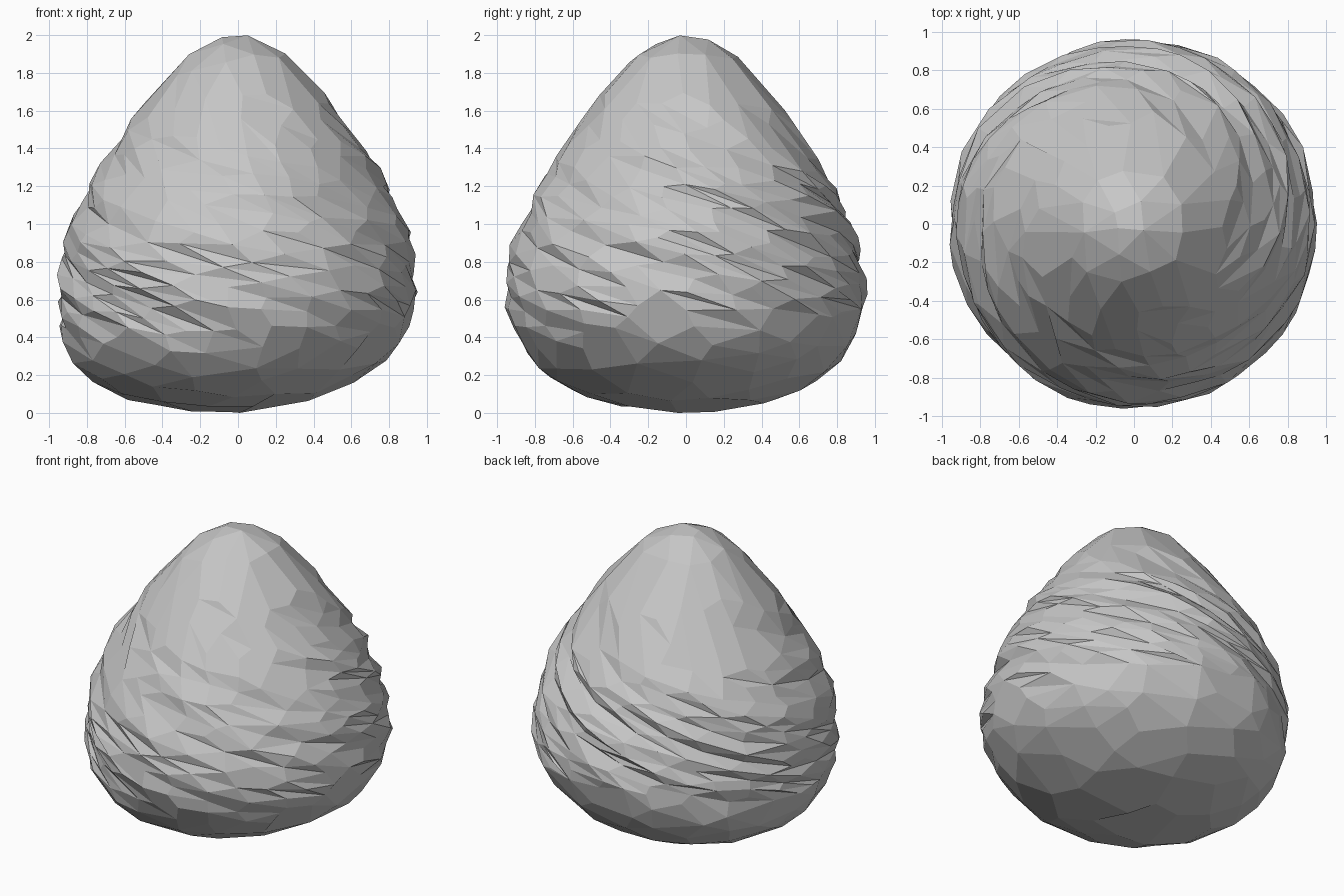
import bpy, bmesh, math, random
from mathutils import Vector, noise

random.seed(7)

# Remove the default cube
cube = bpy.data.objects.get("Cube")
if cube:
    bpy.data.objects.remove(cube, do_unlink=True)

# Teardrop profile (radius, height), evenly spaced from base to tip;
# the first and last points mirror their neighbours across the axis
PROFILE = [Vector(p) for p in (
    (-.25, .02), (0, 0), (.25, .02), (.51, .08), (.74, .2), (.885, .37),
    (.95, .62), (.915, .87), (.83, 1.1), (.71, 1.32), (.575, 1.52),
    (.425, 1.72), (.235, 1.91), (0, 2), (-.235, 1.91))]
TWIST = 3.0               # radians per unit of height
TWIST_TOP = 1.75


def profile_at(t):
    """Radius and height at fraction t of a smooth curve through PROFILE."""
    s = t * (len(PROFILE) - 3)
    i = min(int(s), len(PROFILE) - 4)
    u = s - i
    a, b, c, d = PROFILE[i:i + 4]
    return b + u * ((c - a) + u * ((2 * a - 5 * b + 4 * c - d)
                                   + u * (3 * b - 3 * c + d - a))) / 2


def shape_point(co):
    """Turn a point of the unit sphere into one on the twisted drop."""
    p = co.copy()
    if abs(p.z) < .99:
        p += Vector([random.uniform(-.015, .015) for _ in range(3)])
    p.normalize()
    radius, z = profile_at(math.acos(max(-1, min(1, -p.z))) / math.pi)
    angle = math.atan2(p.y, p.x)
    # The winding starts low at the front and higher at the back
    start = .44 + .11 * math.sin(angle)
    angle -= TWIST * max(0, min(z, TWIST_TOP) - start)
    # Broad ridges that wind with the body, fading at base and tip
    fade = max(0, 1 - abs(z - 1) / .9)
    radius *= 1 + (.015 + .05 * fade) * noise.noise(p * 3)
    # The base swells towards the right
    lean = max(0, .55 - z) * .2
    return Vector((radius * math.cos(angle) - lean, radius * math.sin(angle), z))


# Twisted body
bm = bmesh.new()
bmesh.ops.create_icosphere(bm, subdivisions=5, radius=1)
for v in bm.verts:
    v.co = shape_point(v.co)
for f in bm.faces:
    f.smooth = False

mesh = bpy.data.meshes.new("twisted_rock")
bm.to_mesh(mesh)
bm.free()
rock = bpy.data.objects.new("twisted_rock", mesh)
bpy.context.scene.collection.objects.link(rock)

# Reduce to long chiselled facets, then merge nearly flat neighbours
chisel = rock.modifiers.new("chisel", 'DECIMATE')
chisel.ratio = .17
flatten = rock.modifiers.new("flatten", 'DECIMATE')
flatten.decimate_type = 'DISSOLVE'
flatten.angle_limit = math.radians(7)

# Plain stone grey
stone = bpy.data.materials.new("stone_grey")
stone.use_nodes = True
grey = (.57, .57, .57, 1)
stone.diffuse_color = grey
for node in stone.node_tree.nodes:
    if node.type == 'BSDF_PRINCIPLED':
        node.inputs["Base Color"].default_value = grey
mesh.materials.append(stone)
